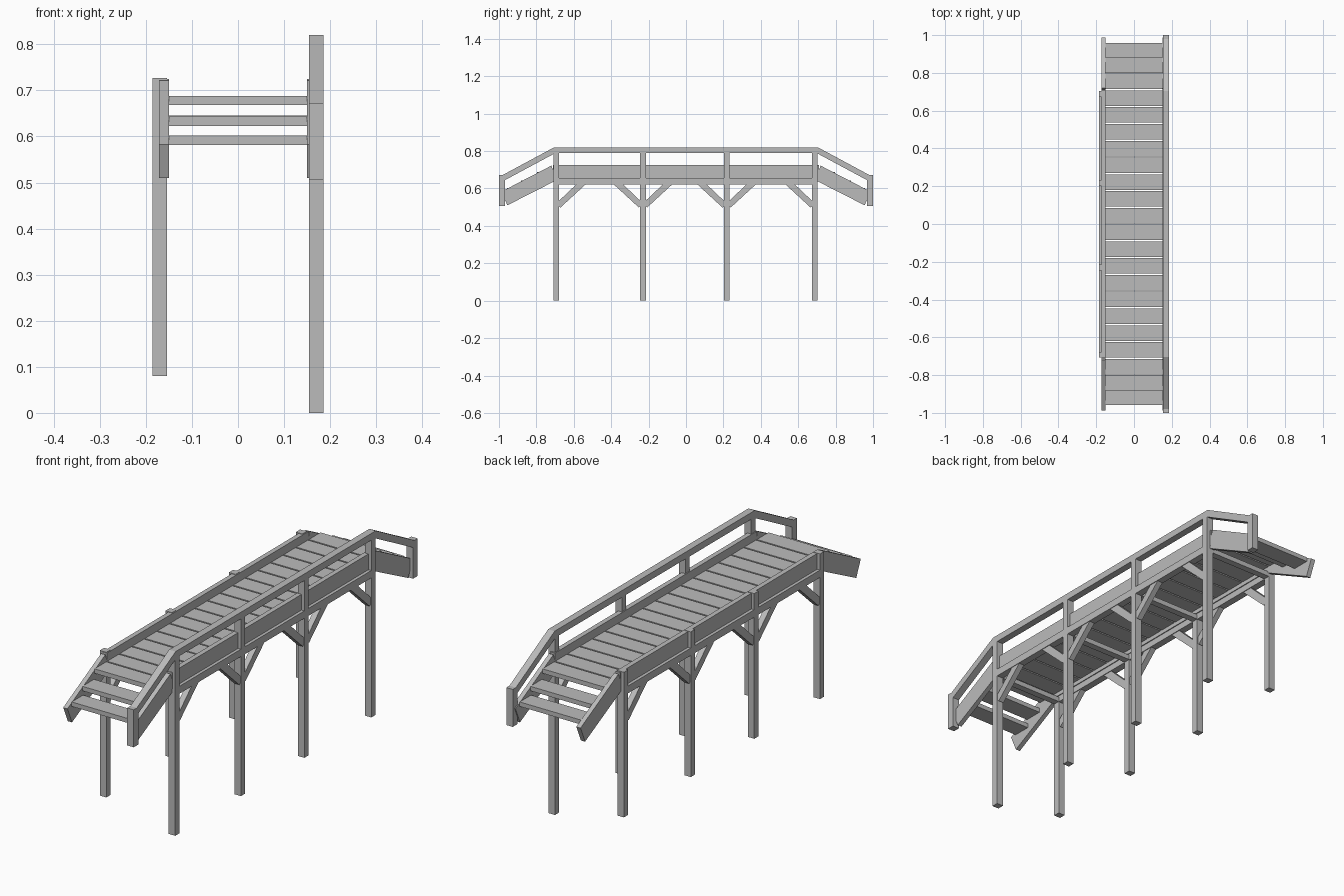
import bpy
import bmesh

cube = bpy.data.objects.get("Cube")
if cube:
    bpy.data.objects.remove(cube, do_unlink=True)

grey = bpy.data.materials.new("weathered_grey")
grey.use_nodes = True
colour = (0.5, 0.5, 0.5, 1)
grey.diffuse_color = colour
grey.node_tree.nodes["Principled BSDF"].inputs["Base Color"].default_value = colour


def plank(name, x0, x1, outline):
    """Extrude a side outline of (y, z) points from x0 to x1."""
    bm = bmesh.new()
    face = bm.faces.new([bm.verts.new((x0, y, z)) for y, z in outline])
    grown = bmesh.ops.extrude_face_region(bm, geom=[face])["geom"]
    moved = [g for g in grown if isinstance(g, bmesh.types.BMVert)]
    bmesh.ops.translate(bm, verts=moved, vec=(x1 - x0, 0, 0))
    bmesh.ops.recalc_face_normals(bm, faces=bm.faces)
    mesh = bpy.data.meshes.new(name)
    bm.to_mesh(mesh)
    bm.free()
    mesh.materials.append(grey)
    obj = bpy.data.objects.new(name, mesh)
    bpy.context.collection.objects.link(obj)
    return obj


def box(name, x0, x1, y0, y1, z0, z1):
    return plank(name, x0, x1, [(y0, z0), (y1, z0), (y1, z1), (y0, z1)])


POSTS = [-0.693, -0.23, 0.217, 0.688]
HALF = 0.015
INNER, OUTER = 0.154, 0.186

# Supports, beams and side boards
for side, label in ((1, "left"), (-1, "right")):
    x0, x1 = side * INNER, side * OUTER
    bottom, top = (0, 0.80) if side > 0 else (0.08, 0.727)
    for i, y in enumerate(POSTS):
        box(f"{label}_post", x0, x1, y - HALF, y + HALF, bottom, top)
        # Diagonal braces towards the neighbouring posts
        for d in (-1, 1):
            if 0 <= i + d < len(POSTS):
                e = y + d * HALF
                plank(f"{label}_brace", side * 0.157, side * 0.183,
                      [(e, 0.535), (e, 0.505), (e + d * 0.007, 0.498),
                       (e + d * 0.145, 0.625), (e + d * 0.095, 0.625)])
    box(f"{label}_beam", x0, x1, POSTS[0], POSTS[-1], 0.622, 0.655)
    box(f"{label}_side_board", side * 0.15, side * 0.172, -0.71, 0.71, 0.65, 0.725)
    # Sloping stair stringers
    for d in (-1, 1):
        plank(f"{label}_stringer", side * 0.15, side * 0.171,
              [(d * 0.72, 0.722), (d * 0.987, 0.583), (d * 0.955, 0.51), (d * 0.69, 0.645)])

# Cross beams under the deck
for y in POSTS:
    box("cross_beam", -INNER, INNER, y - HALF, y + HALF, 0.623, 0.645)

# Deck planks
PITCH = 0.0888
for i in range(18):
    y = (i - 8.5) * PITCH
    box("deck_plank", -0.15, 0.15, y - 0.041, y + 0.041, 0.668, 0.688)

# Handrail with sloping ends, end posts and stair treads
box("handrail", INNER, OUTER, -0.705, 0.705, 0.79, 0.82)
for d in (-1, 1):
    plank("sloping_handrail", INNER, OUTER,
          [(d * 0.705, 0.82), (d * 0.98, 0.672), (d * 0.98, 0.638), (d * 0.697, 0.79)])
    box("end_post", INNER, OUTER, d * 0.968, d, 0.506, 0.673)
    box("upper_tread", -0.15, 0.15, d * 0.80, d * 0.882, 0.623, 0.643)
    box("lower_tread", -0.15, 0.15, d * 0.877, d * 0.957, 0.582, 0.602)
